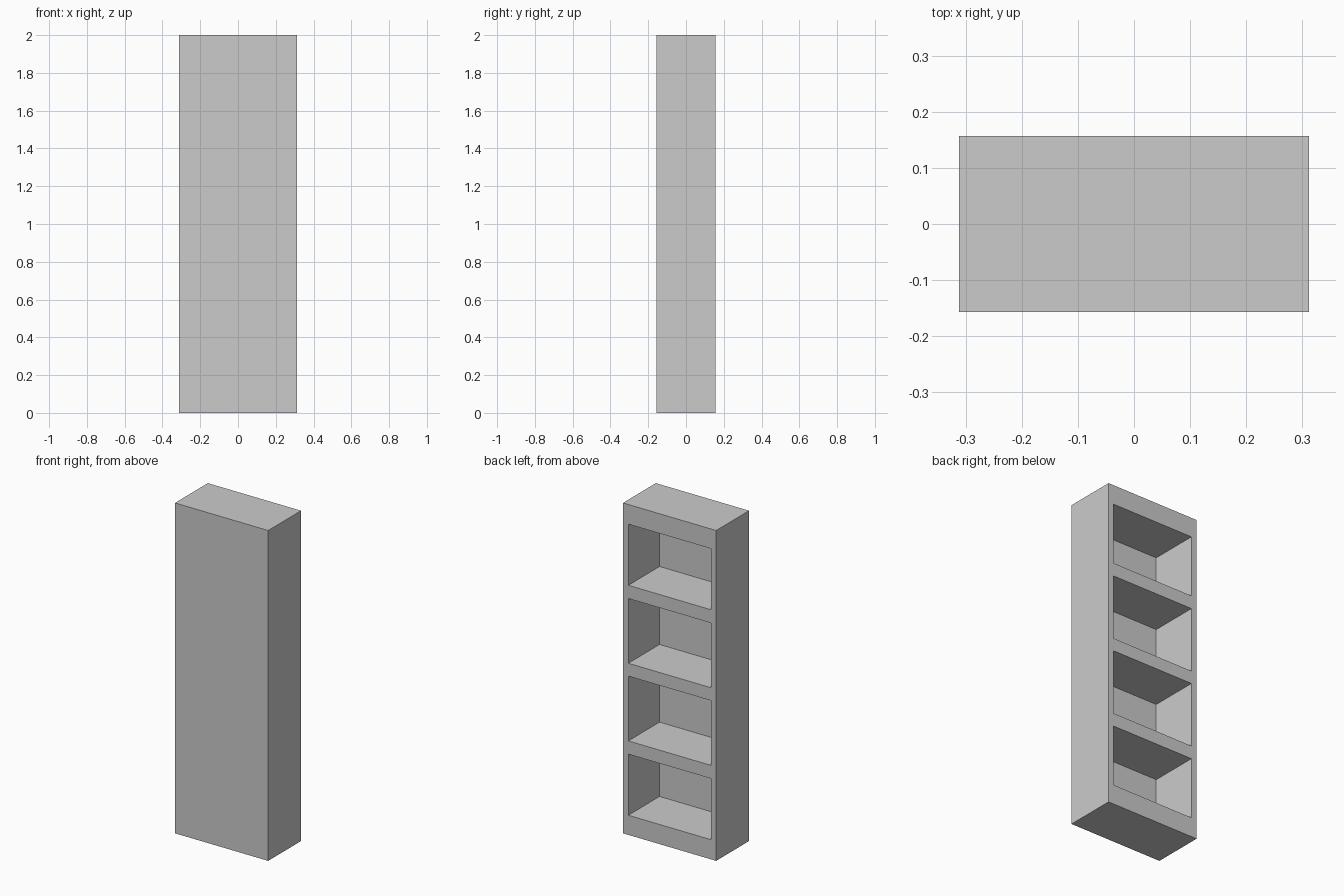
import bpy

if "Cube" in bpy.data.objects:
    bpy.data.objects.remove(bpy.data.objects["Cube"])

W, D, H = 0.624, 0.314, 2.0     # overall size
SIDE, PANEL = 0.036, 0.016      # side wall and closed front panel thickness
BAYS = [(0.119, 0.489), (0.569, 0.961), (1.039, 1.431), (1.511, 1.881)]


def box(name, lo, hi):
    """Axis-aligned box between two corners."""
    centre = [(a + b) / 2 for a, b in zip(lo, hi)]
    bpy.ops.mesh.primitive_cube_add(size=1, location=centre)
    ob = bpy.context.object
    ob.name = name
    ob.scale = [b - a for a, b in zip(lo, hi)]
    bpy.ops.object.transform_apply(location=True, rotation=False, scale=True)
    return ob


# Cabinet body, closed on the front side
cabinet = box("bookcase", (-W / 2, -D / 2, 0), (W / 2, D / 2, H))

# Four shelf bays hollowed out from the +y side
for i, (z0, z1) in enumerate(BAYS):
    cutter = box(f"bay_cutter_{i + 1}",
                 (-W / 2 + SIDE, -D / 2 + PANEL, z0),
                 (W / 2 - SIDE, D / 2 + 0.1, z1))
    cutter.hide_render = True
    mod = cabinet.modifiers.new(f"bay_{i + 1}", 'BOOLEAN')
    mod.operation = 'DIFFERENCE'
    mod.solver = 'EXACT'
    mod.object = cutter
    bpy.context.view_layer.objects.active = cabinet
    bpy.ops.object.modifier_apply(modifier=mod.name)
    bpy.data.objects.remove(cutter, do_unlink=True)
